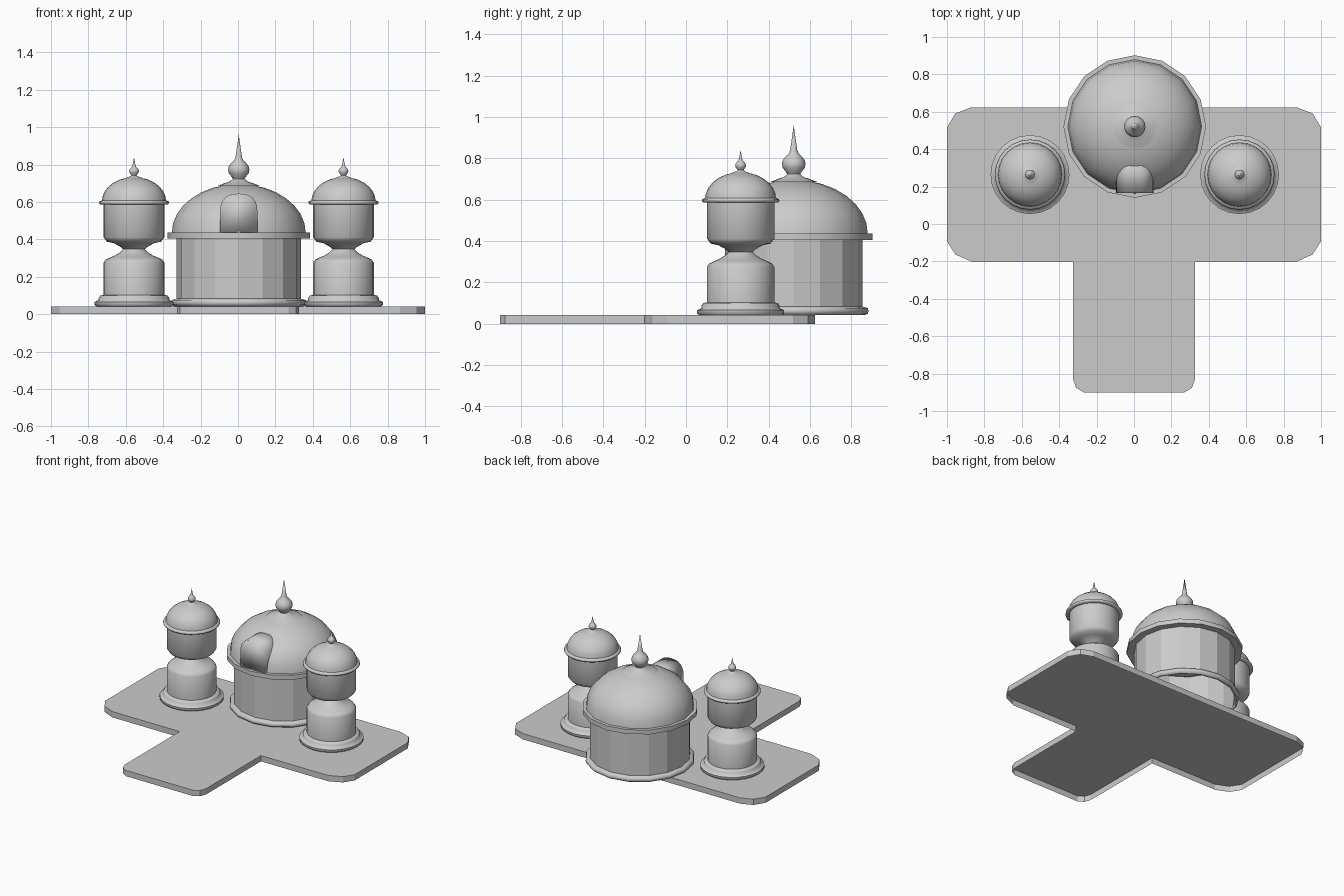
import bpy, bmesh
from math import pi, sin, cos, radians, copysign

cube = bpy.data.objects.get("Cube")
if cube:
    bpy.data.objects.remove(cube)

stone = bpy.data.materials.new("grey stone")
stone.use_nodes = True
GREY = (0.6, 0.6, 0.6, 1)
stone.diffuse_color = GREY
stone.node_tree.nodes["Principled BSDF"].inputs["Base Color"].default_value = GREY


def finish(name, bm, loc, smooth=None):
    bmesh.ops.recalc_face_normals(bm, faces=bm.faces)
    mesh = bpy.data.meshes.new(name)
    bm.to_mesh(mesh)
    bm.free()
    mesh.materials.append(stone)
    ob = bpy.data.objects.new(name, mesh)
    bpy.context.collection.objects.link(ob)
    ob.location = loc
    if smooth:
        bpy.ops.object.select_all(action='DESELECT')
        ob.select_set(True)
        bpy.context.view_layer.objects.active = ob
        bpy.ops.object.shade_smooth_by_angle(angle=radians(smooth))
    return ob


def lathe(name, profile, loc, sides, smooth=35):
    """Spin an (r, z) profile around the vertical axis."""
    bm = bmesh.new()
    verts = [bm.verts.new((r, 0, z)) for r, z in profile]
    edges = [bm.edges.new(pair) for pair in zip(verts, verts[1:])]
    bmesh.ops.spin(bm, geom=verts + edges, axis=(0, 0, 1), cent=(0, 0, 0),
                   angle=2 * pi, steps=sides, use_duplicate=False)
    bmesh.ops.remove_doubles(bm, verts=bm.verts, dist=0.0005)
    return finish(name, bm, loc, smooth)


def prism(name, outline, depth, loc, smooth=None, open_start=False):
    """Extrude a flat outline by a vector, optionally leaving the start open."""
    bm = bmesh.new()
    face = bm.faces.new([bm.verts.new(p) for p in outline])
    new = bmesh.ops.extrude_face_region(bm, geom=[face], use_keep_orig=True)["geom"]
    bmesh.ops.translate(bm, vec=depth, verts=[v for v in new if isinstance(v, bmesh.types.BMVert)])
    if open_start:
        bmesh.ops.delete(bm, geom=[face], context='FACES_ONLY')
    return finish(name, bm, loc, smooth)


def dome(radius, base, height, steps):
    return [(radius * cos(pi / 2 * i / steps), base + height * sin(pi / 2 * i / steps))
            for i in range(steps + 1)]


def finial(name, loc, ball, height):
    """Ball with a slender spike on a flared foot."""
    foot = [(2.05, -1.53), (1.4, -1.28), (0.85, -1.1), (0.55, -0.85)]
    bulb = [(cos(a), 0.9 * sin(a)) for a in (radians(d) for d in (-50, -20, 0, 20, 45))]
    tip = [(0.42, 0.9), (0.3, 1.2), (0, height / ball)]
    lathe(name, [(r * ball, z * ball) for r, z in foot + bulb + tip], loc, 16, 60)


# T-shaped platform with clipped corners, hollow underneath
half = [(0.27, -0.9), (0.31, -0.875), (0.326, -0.83), (0.326, -0.203), (0.865, -0.203),
        (0.955, -0.163), (1, -0.093), (1, 0.517), (0.955, 0.591), (0.87, 0.624)]
prism("platform", [(x, y, 0) for x, y in half] + [(-x, y, 0) for x, y in reversed(half)],
      (0, 0, 0.042), (0, 0, 0), open_start=True)

# Main hall: plinth, faceted drum, cornice and dome
MID = 0.004
hall = (MID, 0.521, 0)
lathe("hall_plinth", [(0.345, 0.042), (0.358, 0.05), (0.362, 0.062), (0.358, 0.076),
                      (0.333, 0.083)], hall, 16, 60)
lathe("hall_drum", [(0.333, 0.045), (0.333, 0.41)], hall, 16, None)
lathe("hall_cornice", [(0.325, 0.404), (0.381, 0.404), (0.381, 0.436), (0.35, 0.436)], hall, 16)
lathe("hall_dome", dome(0.358, 0.436, 0.26, 8), hall, 16)
finial("hall_finial", (MID, 0.521, 0.772), 0.057, 0.188)

# Dormer with a squarish arch set in the front of the dome
arch = []
for i in range(13):
    c, s = cos(pi * i / 12), sin(pi * i / 12)
    arch.append((0.1 * copysign(abs(c) ** 0.8, c), 0, 0.545 + 0.1 * abs(s) ** 0.8))
prism("dormer", [(0.1, 0, 0.436)] + arch + [(-0.1, 0, 0.436)], (0, 0.2, 0), (MID, 0.165, 0), 180)

# Pair of flanking towers
for side, x in (("left", MID + 0.56), ("right", MID - 0.56)):
    at = (x, 0.264, 0)
    lathe(side + "_tower_base", [(0.2, 0.042), (0.211, 0.05), (0.211, 0.066), (0.19, 0.075),
                                 (0.188, 0.09), (0.18, 0.1), (0.16, 0.104)], at, 24, 60)
    lathe(side + "_tower_body", [(0.163, 0.1), (0.163, 0.275), (0.152, 0.291), (0.128, 0.303),
                                 (0.1, 0.315), (0.075, 0.331), (0.058, 0.348), (0.075, 0.362),
                                 (0.108, 0.38), (0.145, 0.388), (0.163, 0.412), (0.163, 0.592)], at, 24, 60)
    lathe(side + "_tower_rim", [(0.16, 0.587), (0.182, 0.587), (0.188, 0.594), (0.186, 0.603),
                                (0.168, 0.61)], at, 24, 60)
    lathe(side + "_tower_dome", dome(0.172, 0.603, 0.13, 7), at, 24)
    finial(side + "_tower_finial", (x, 0.264, 0.765), 0.026, 0.076)
